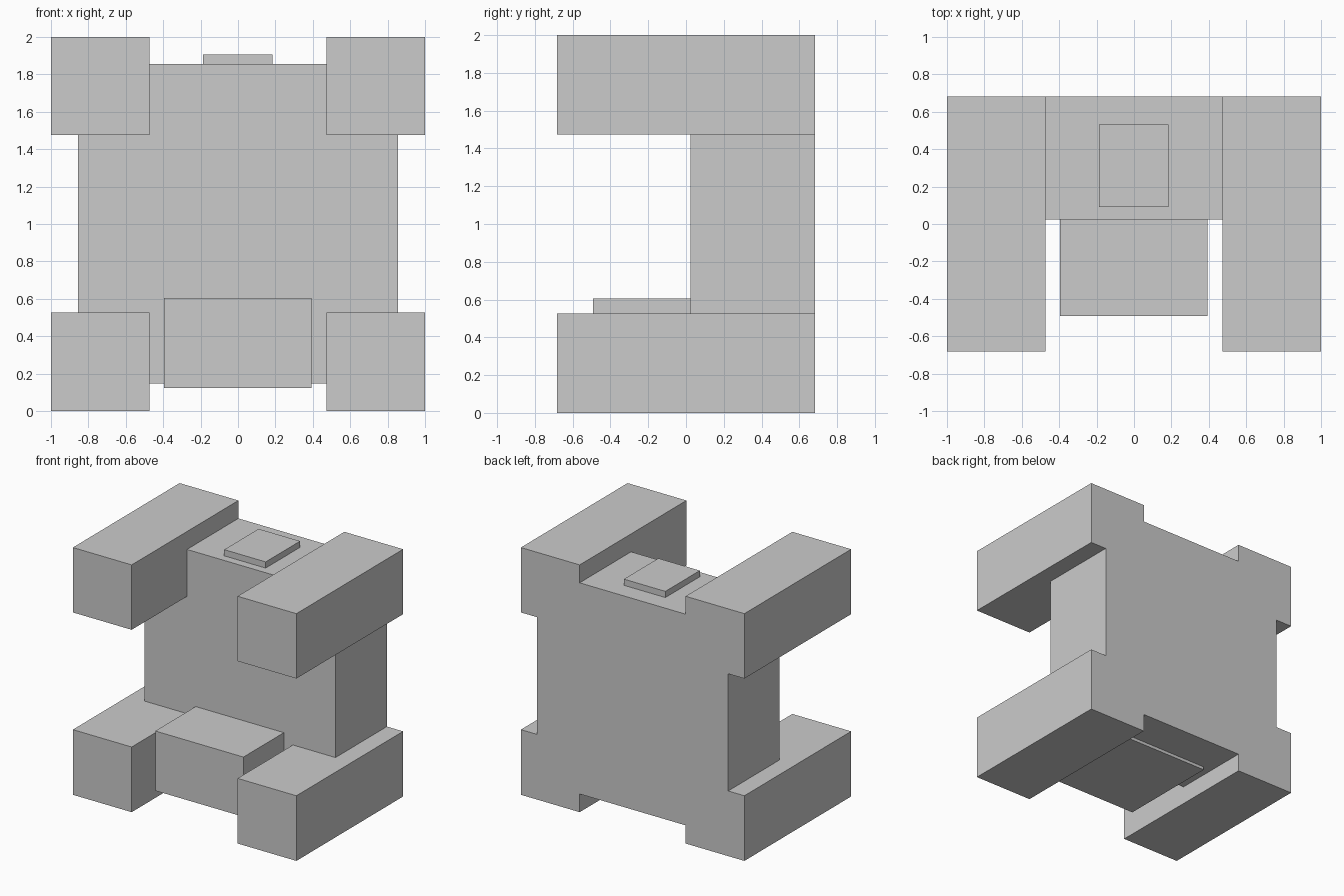
import bpy, bmesh
from mathutils import Matrix, Vector

if "Cube" in bpy.data.objects:
    bpy.data.objects.remove(bpy.data.objects["Cube"])


def boxes(name, spans):
    """One object made of boxes, each given as (min corner, max corner)."""
    bm = bmesh.new()
    for lo, hi in spans:
        lo, hi = Vector(lo), Vector(hi)
        m = Matrix.Translation((lo + hi) / 2) @ Matrix.Diagonal((*(hi - lo), 1))
        bmesh.ops.create_cube(bm, size=1, matrix=m)
    me = bpy.data.meshes.new(name)
    bm.to_mesh(me)
    bm.free()
    ob = bpy.data.objects.new(name, me)
    bpy.context.collection.objects.link(ob)
    return ob


BACK = 0.682

# Upright slab at the back
body = boxes("body", [((-0.855, 0.025, 0.147), (0.855, BACK, 1.855))])

# Four limbs, one at each corner, reaching forward
limb_spans = []
for x0, x1 in ((-1, -0.474), (0.474, 1)):
    for z0, z1 in ((0, 0.527), (1.475, 2)):
        limb_spans.append(((x0, -BACK, z0), (x1, BACK, z1)))
limbs = boxes("limbs", limb_spans)

# Weld limbs and slab into one clean shell
mod = body.modifiers.new("weld_limbs", 'BOOLEAN')
mod.operation = 'UNION'
mod.solver = 'EXACT'
mod.object = limbs
bpy.context.view_layer.objects.active = body
bpy.ops.object.modifier_apply(modifier=mod.name)
bpy.data.objects.remove(limbs)

# Block sticking out low on the front, running in under the slab
boxes("front_block", [((-0.396, -0.492, 0.122), (0.393, 0.36, 0.605))])

# Thin plate on top
boxes("top_plate", [((-0.187, 0.091, 1.80), (0.184, 0.531, 1.905))])
